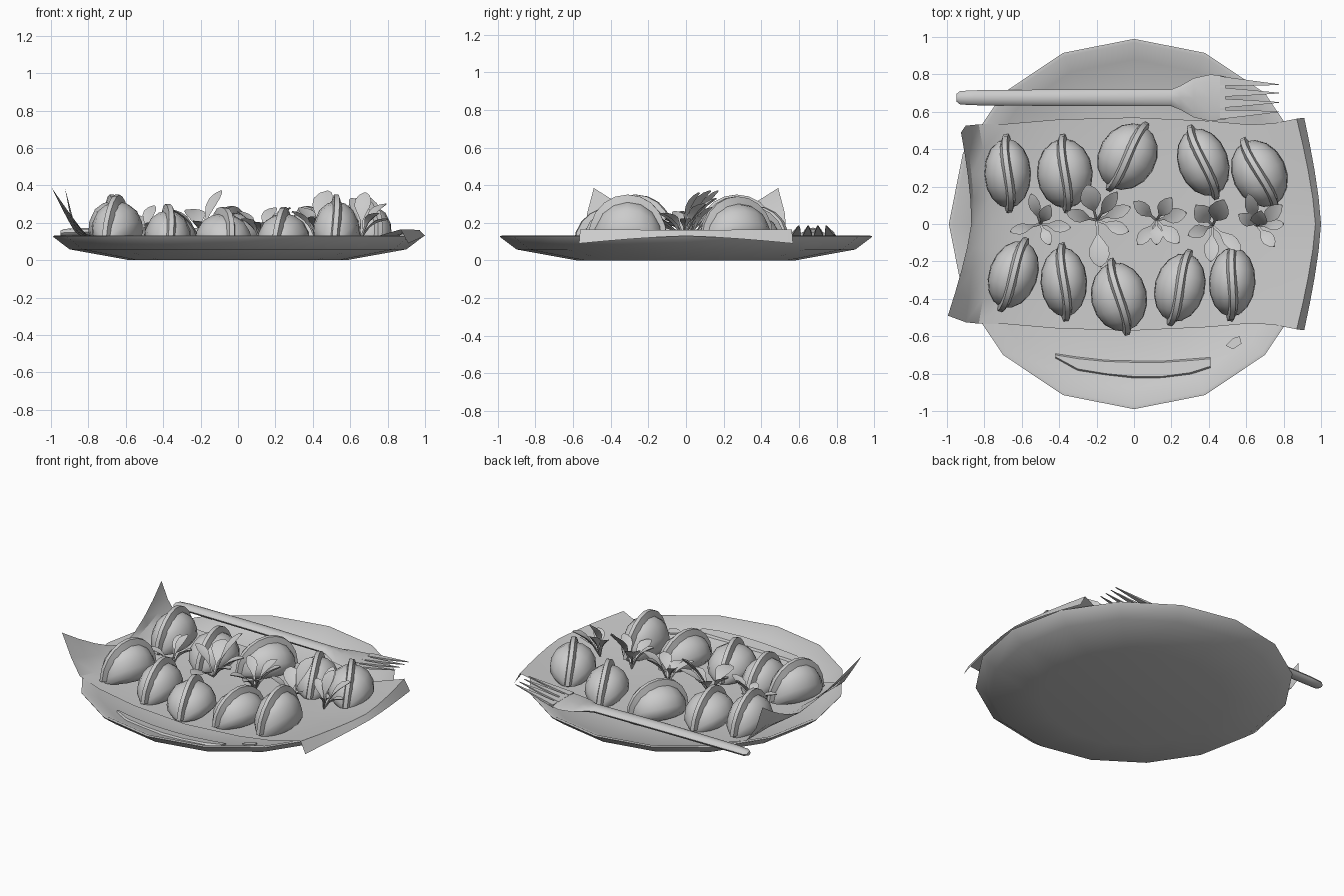
import bpy, math
from mathutils import Vector

if "Cube" in bpy.data.objects:
    bpy.data.objects.remove(bpy.data.objects["Cube"])


def make(name, verts, faces, angle=40):
    me = bpy.data.meshes.new(name)
    me.from_pydata([tuple(v) for v in verts], [], faces)
    me.validate()
    ob = bpy.data.objects.new(name, me)
    bpy.context.collection.objects.link(ob)
    bpy.ops.object.select_all(action='DESELECT')
    ob.select_set(True)
    bpy.context.view_layer.objects.active = ob
    bpy.ops.object.mode_set(mode='EDIT')
    bpy.ops.mesh.select_all(action='SELECT')
    bpy.ops.mesh.normals_make_consistent(inside=False)
    bpy.ops.object.mode_set(mode='OBJECT')
    bpy.ops.object.shade_smooth_by_angle(angle=math.radians(angle))
    return ob


def loft(rings):
    """Capped skin over closed rings with equal point counts."""
    n = len(rings[0])
    verts = [p for r in rings for p in r]
    faces = [(i * n + j, i * n + (j + 1) % n, (i + 1) * n + (j + 1) % n, (i + 1) * n + j)
             for i in range(len(rings) - 1) for j in range(n)]
    faces += [tuple(range(n)), tuple(range(len(verts) - n, len(verts)))]
    return verts, faces


def lerp_table(x, table):
    for (a, za), (b, zb) in zip(table, table[1:]):
        if x <= b:
            return za + (zb - za) * (x - a) / (b - a)
    return table[-1][1]


def plate_z(x, y):
    return lerp_table(math.hypot(x, y) / 0.985, [(0, .035), (.58, .035), (.88, .085), (.97, .132)])


# Plate: 16-sided shallow dish
profile = [(.58, 0), (.90, .058), (.985, .122), (.99, .13), (.97, .132), (.88, .085), (.58, .035)]
make("plate", *loft([[(r * math.cos(k * math.pi / 8), r * math.sin(k * math.pi / 8), z)
                      for k in range(16)] for r, z in profile]), 35)

# Paper liner: columns of (middle x, middle z, edge x, edge z)
cols = [(-.87, .15, -.96, .385), (-.85, .135, -.90, .25), (-.76, .10, -.83, .14), (-.62, .075, -.68, .09),
        (-.4, .05, -.4, .06), (0, .05, 0, .05), (.4, .05, .4, .06), (.62, .075, .62, .09),
        (.78, .11, .75, .13), (.97, .162, .87, .165), (1.0, .13, .91, .09)]
rows = 9
verts, faces = [], []
for i, (xm, zm, xe, ze) in enumerate(cols):
    for j in range(rows):
        s = j / (rows - 1) * 2 - 1
        t = abs(s) ** 1.4
        y = s * (.55 + .02 * math.cos(i * 1.3) - (.08 if i == 0 else .03 if i == 1 else 0))
        x, z = xm + (xe - xm) * t, zm + (ze - zm) * t
        if i == 0:
            x += .035 * s
        if i < len(cols) - 2:
            z = max(z, plate_z(x, y) + .014)
        verts.append((x, y, z))
for i in range(len(cols) - 1):
    for j in range(rows - 1):
        a = i * rows + j
        faces.append((a, a + 1, a + rows + 1, a + rows))
make("paper_liner", verts, faces, 30)


# Dumplings: pointed dome bodies with a raised pinched seam
def dumpling(name, x, y, rot, w, z0, z1):
    h, L = z1 - z0, .2
    rot = math.radians(rot)

    def place(px, py, pz):
        return (x + px * math.cos(rot) - py * math.sin(rot),
                y + px * math.sin(rot) + py * math.cos(rot), z0 + pz)

    rings = []
    for k in range(9):
        a = math.pi * k / 8
        s = max(math.sin(a), .08)
        ry, rw, rh = -math.cos(a) * (L - .015), w / 2 * s, (h - .035) * s ** .8
        rings.append([place(px * rw, ry, pz * rh) for px, pz in
                      ((.75, 0), (1, .22), (.96, .5), (.72, .8), (.38, .95), (0, 1),
                       (-.38, .95), (-.72, .8), (-.96, .5), (-1, .22), (-.75, 0))])
    make(name, *loft(rings), 60)
    seam = []
    for k in range(11):
        a = math.pi * k / 10
        c, s = -math.cos(a), math.sin(a) ** .85 if 0 < k < 10 else 0
        bend = .012 * math.sin(2 * a)
        seam.append([place(px + bend, c * (L + dl), max(s, .02) * (h + dz) + .01)
                     for px, dl, dz in ((-.026, -.03, -.055), (-.013, .01, -.01),
                                        (.013, .01, -.01), (.026, -.03, -.055))])
    make(name + "_seam", *loft(seam), 40)


spots = [(-.675, .27, 2, .25, .10, .35), (-.37, .27, 3, .30, .06, .29), (-.035, .36, -30, .31, .06, .29),
         (.37, .33, 20, .27, .06, .29), (.67, .27, 25, .29, .10, .34), (-.645, -.27, -20, .26, .10, .35),
         (-.375, -.31, 3, .25, .06, .30), (-.08, -.39, 12, .30, .06, .285), (.245, -.34, -15, .27, .06, .285),
         (.525, -.31, -3, .25, .08, .35)]
for i, s in enumerate(spots):
    dumpling(f"dumpling_{i + 1}", *s)

# Fork: handle and head lofted together, then four tines
stations = [(-.95, .02, .145, .012), (-.93, .036, .147, .02), (-.85, .04, .15, .022), (-.3, .045, .15, .024),
            (.2, .045, .145, .022), (.25, .065, .14, .018), (.32, .105, .132, .012), (.41, .125, .13, .010),
            (.49, .115, .14, .009)]
make("fork_handle", *loft([[(x, .675 + w * math.cos(k * math.pi / 4), z + t * math.sin(k * math.pi / 4))
                            for k in range(8)] for x, w, z, t in stations]), 50)
for i, (ya, yb) in enumerate(((.585, .6), (.645, .65), (.705, .7), (.765, .745))):
    make(f"fork_tine_{i + 1}", *loft([[(x, ya + (yb - ya) * f + w * c, z + .008 * s * (1.2 - f))
                                      for c, s in ((1, -1), (1, 1), (-1, 1), (-1, -1))]
                                     for x, f, w, z in ((.46, 0, .025, .136), (.6, .5, .016, .158),
                                                        (.775, 1, .002, .185))]))


# Sauce smear and drop: thin patches lying on the plate
def sauce(name, outline):
    verts, faces = loft([[(x, y, plate_z(x, y) + d) for x, y in outline] for d in (-.004, .010)])
    make(name, verts, faces)


xs = [-.42, -.3, -.15, 0, .15, .3, .41]
upper = [-.69, -.71, -.725, -.73, -.73, -.72, -.71]
lower = [-.72, -.785, -.81, -.825, -.825, -.805, -.77]
verts, faces = loft([[(x, y, plate_z(x, y) + d) for y, d in
                      ((u, -.004), (u - .01, .011), (l + .01, .011), (l, -.004))]
                     for x, u, l in zip(xs, upper, lower)])
make("sauce_smear", verts, faces)
sauce("sauce_drop", [(.49, -.65), (.53, -.67), (.575, -.64), (.565, -.6), (.53, -.61)])


# Garnish: sprigs of spoon-shaped leaves on thin stalks
def sprig(name, root, tips):
    verts, faces = [], []
    root = Vector(root)
    for tx, ty, tz, w in tips:
        d = Vector((tx, ty, tz)) - root
        side = d.cross(Vector((0, 0, 1))).normalized()
        up = side.cross(d).normalized()
        rings = []
        for f, k in ((0, .1), (.35, .09), (.48, .5), (.65, .95), (.8, 1), (.93, .65), (1, .08)):
            c = root + d * f + up * (.025 * math.sin(f * math.pi))
            hw = max(w * k, .007)
            rings.append([c - side * hw + up * hw * .35, c - up * .005,
                          c + side * hw + up * hw * .35, c + up * .005])
        v, fc = loft(rings)
        faces += [tuple(i + len(verts) for i in q) for q in fc]
        verts += v
    make(name, verts, faces, 50)


sprig("sprig_1", (-.5, 0, .1), [(-.66, -.04, .2, .028), (-.55, .16, .24, .03), (-.45, .1, .29, .035),
                               (-.34, -.02, .26, .032), (-.45, -.11, .2, .03)])
sprig("sprig_2", (-.2, .02, .1), [(-.25, .21, .27, .055), (-.09, .17, .37, .035), (-.36, .06, .27, .035),
                                 (-.18, -.23, .2, .055), (-.03, -.04, .22, .035), (-.02, .09, .25, .035)])
sprig("sprig_3", (.12, .02, .1), [(.0, .12, .26, .035), (.2, .14, .28, .04), (.02, -.11, .22, .035),
                                 (.24, -.1, .23, .04), (.28, .06, .28, .04), (.12, -.11, .2, .035)])
sprig("sprig_4", (.42, -.01, .1), [(.48, .13, .37, .055), (.33, .1, .28, .05), (.41, -.2, .23, .04),
                                  (.57, -.14, .25, .035), (.29, -.06, .26, .035)])
sprig("sprig_5", (.66, -.01, .12), [(.61, .16, .33, .035), (.68, .07, .36, .045), (.79, .1, .3, .04),
                                   (.75, -.12, .25, .035), (.56, .05, .28, .035), (.8, .0, .22, .03)])
